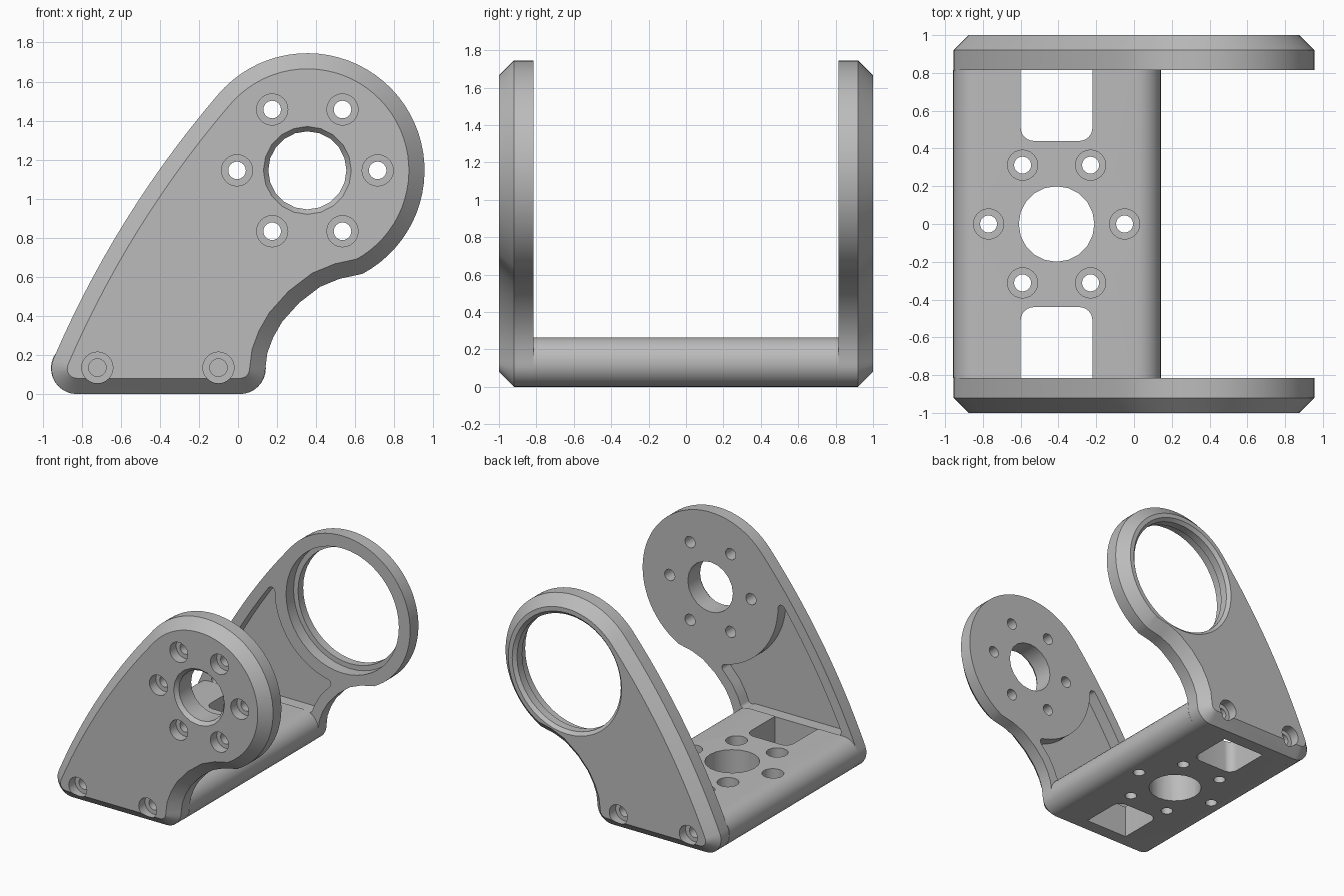
import bpy, bmesh
from math import sin, cos, radians, atan2, hypot, pi
from mathutils import Vector

if "Cube" in bpy.data.objects:
    bpy.data.objects.remove(bpy.data.objects["Cube"])

INNER, OUTER, RIM = 0.815, 1.0, 0.08      # plate faces and chamfer
HUB = (0.355, 1.145)                      # centre of the round plate heads
HUB_R, FOOT_R = 0.6, 0.13
FOOT_X = (-0.825, 0.01)                   # centres of the rounded foot corners

grey = bpy.data.materials.new("plain_grey")
grey.use_nodes = True
grey.diffuse_color = (0.5, 0.5, 0.5, 1)
grey.node_tree.nodes["Principled BSDF"].inputs["Base Color"].default_value = grey.diffuse_color


# ---- 2D helpers ----
def arc(c, r, a0, a1, n):
    steps = [radians(a0 + (a1 - a0) * i / n) for i in range(n + 1)]
    return [(c[0] + r * cos(a), c[1] + r * sin(a)) for a in steps]


def bow(p, q, sag, n):
    """Gently bulging curve between two points, ends left out."""
    dx, dy = q[0] - p[0], q[1] - p[1]
    length = hypot(dx, dy)
    out = []
    for i in range(1, n):
        t = i / n
        h = 4 * sag * t * (1 - t) / length
        out.append((p[0] + dx * t + dy * h, p[1] + dy * t - dx * h))
    return out


def offset(pts, d):
    """Offset a counter-clockwise loop outwards, rounding sharp corners."""
    out = []
    for i, p in enumerate(pts):
        a, b = pts[i - 1], pts[(i + 1) % len(pts)]
        a0 = atan2(p[1] - a[1], p[0] - a[0]) - pi / 2
        turn = (atan2(b[1] - p[1], b[0] - p[0]) - pi / 2 - a0 + pi) % (2 * pi) - pi
        if d > 0 and turn > 0.5:
            for k in range(7):
                t = a0 + turn * k / 6
                out.append((p[0] + d * cos(t), p[1] + d * sin(t)))
        else:
            t, m = a0 + turn / 2, d / cos(turn / 2)
            out.append((p[0] + m * cos(t), p[1] + m * sin(t)))
    return out


def stadium(r):
    left, right = [(x, FOOT_R) for x in FOOT_X]
    return arc(left, r, 90, 270, 16) + arc(right, r, -90, 90, 16)


# ---- mesh helpers ----
def at_y(pts, y):
    return [(x, y, z) for x, z in pts]


def at_z(pts, z):
    return [(x, y, z) for x, y in pts]


def loft(bm, rings):
    rows = [[bm.verts.new(p) for p in ring] for ring in rings]
    n = len(rows[0])
    for a, b in zip(rows, rows[1:]):
        for i in range(n):
            j = (i + 1) % n
            bm.faces.new((a[i], a[j], b[j], b[i]))
    bm.faces.new(rows[0])
    bm.faces.new(rows[-1])


def make(name, *lofts):
    bm = bmesh.new()
    for rings in lofts:
        loft(bm, rings)
    bmesh.ops.recalc_face_normals(bm, faces=bm.faces)
    mesh = bpy.data.meshes.new(name)
    bm.to_mesh(mesh)
    bm.free()
    mesh.materials.append(grey)
    obj = bpy.data.objects.new(name, mesh)
    bpy.context.collection.objects.link(obj)
    return obj


def activate(obj):
    bpy.ops.object.select_all(action='DESELECT')
    obj.select_set(True)
    bpy.context.view_layer.objects.active = obj


def cut(obj, *lofts):
    cutter = make("cutter", *lofts)
    cutter.hide_render = True
    activate(obj)
    mod = obj.modifiers.new("cut", 'BOOLEAN')
    mod.operation, mod.solver, mod.object = 'DIFFERENCE', 'EXACT', cutter
    bpy.ops.object.modifier_apply(modifier=mod.name)
    bpy.data.objects.remove(cutter)


def bore(c, place, profile, n):
    """Stepped round cutter from (radius, position) pairs."""
    return [place(arc(c, r, 0, 360 - 360 / n, n - 1), p) for r, p in profile]


def bolt_circle(c):
    return arc(c, 0.36, 0, 300, 5)


def finish(obj):
    activate(obj)
    bpy.ops.object.shade_smooth_by_angle(angle=radians(30))


# ---- plate outline ----
left, right = [(x, FOOT_R) for x in FOOT_X]
neck = [(0.15, 0.21), (0.18, 0.29), (0.226, 0.37), (0.313, 0.467), (0.42, 0.549), (0.52, 0.59)]
foot = arc(left, FOOT_R, 157, 270, 8) + arc(right, FOOT_R, 270, 360, 8)
head = arc(HUB, HUB_R, -62, 140, 40)
outline = foot + neck + head + bow(head[-1], foot[0], 0.06, 14)

# ---- pocket shape: inset outline, clear of the head and the base ----
ROUND = 0.03
seed = make("pocket_seed", [at_y(offset(outline, -RIM - ROUND), y) for y in (0, 1)])
cut(seed, bore(HUB, at_y, [(HUB_R + ROUND, -1), (HUB_R + ROUND, 2)], 72))
cut(seed, [at_y(stadium(FOOT_R + ROUND), y) for y in (-1, 2)])
cap = max((f for f in seed.data.polygons if f.normal.y < -0.9), key=lambda f: f.area)
pocket = [(seed.data.vertices[i].co.x, seed.data.vertices[i].co.z) for i in cap.vertices]
pocket = offset(pocket, ROUND)
bpy.data.objects.remove(seed)

# ---- side plates ----
screws = [(-0.72, 0.135), (-0.1, 0.135)]
for name, s in (("front_plate", -1), ("back_plate", 1)):
    plate = make(name, [at_y(outline, s * INNER), at_y(outline, s * (OUTER - RIM)),
                        at_y(offset(outline, -RIM), s * OUTER)])
    cut(plate, [at_y(pocket, s * y) for y in (INNER - 0.1, INNER + 0.1)])
    step = [(0.08, s * 1.1), (0.08, s * 0.92), (0.045, s * 0.92), (0.045, s * 0.7)]
    holes = [bore(c, at_y, step, 24) for c in screws]
    if s < 0:
        # shaft hole with chamfer and ring of bolts
        holes += [bore(c, at_y, step, 24) for c in bolt_circle(HUB)]
        holes.append(bore(HUB, at_y, [(0.225, -1.1), (0.225, -1), (0.2, -0.97), (0.2, -0.7)], 20))
    else:
        # bearing seat with retaining lip
        holes.append(bore(HUB, at_y, [(0.5, 0.7), (0.5, 0.91), (0.46, 0.91), (0.46, 0.975),
                                      (0.485, 1), (0.485, 1.1)], 48))
    cut(plate, *holes)
    finish(plate)

# ---- base bar ----
base = make("base", [at_y(stadium(FOOT_R + 0.0025), y) for y in (-INNER, INNER)])
for v in base.data.vertices:
    v.co.z += 0.0025
MID = (-0.41, 0)
holes = [bore(MID, at_z, [(0.2, -0.1), (0.2, 0.5)], 20)]
for c in bolt_circle(MID):
    holes.append(bore(c, at_z, [(0.045, -0.1), (0.045, 0.1), (0.08, 0.1), (0.08, 0.5)], 24))
for s in (-1, 1):
    # window with two rounded corners
    window = [(-0.6, 0.9), *arc((-0.53, 0.51), 0.07, 180, 270, 6),
              *arc((-0.29, 0.51), 0.07, 270, 360, 6), (-0.22, 0.9)]
    holes.append([at_z([(x, s * y) for x, y in window], z) for z in (-0.1, 0.5)])
    holes += [bore(c, at_y, [(0.045, s * 0.9), (0.045, s * 0.6)], 24) for c in screws]
cut(base, *holes)
finish(base)
